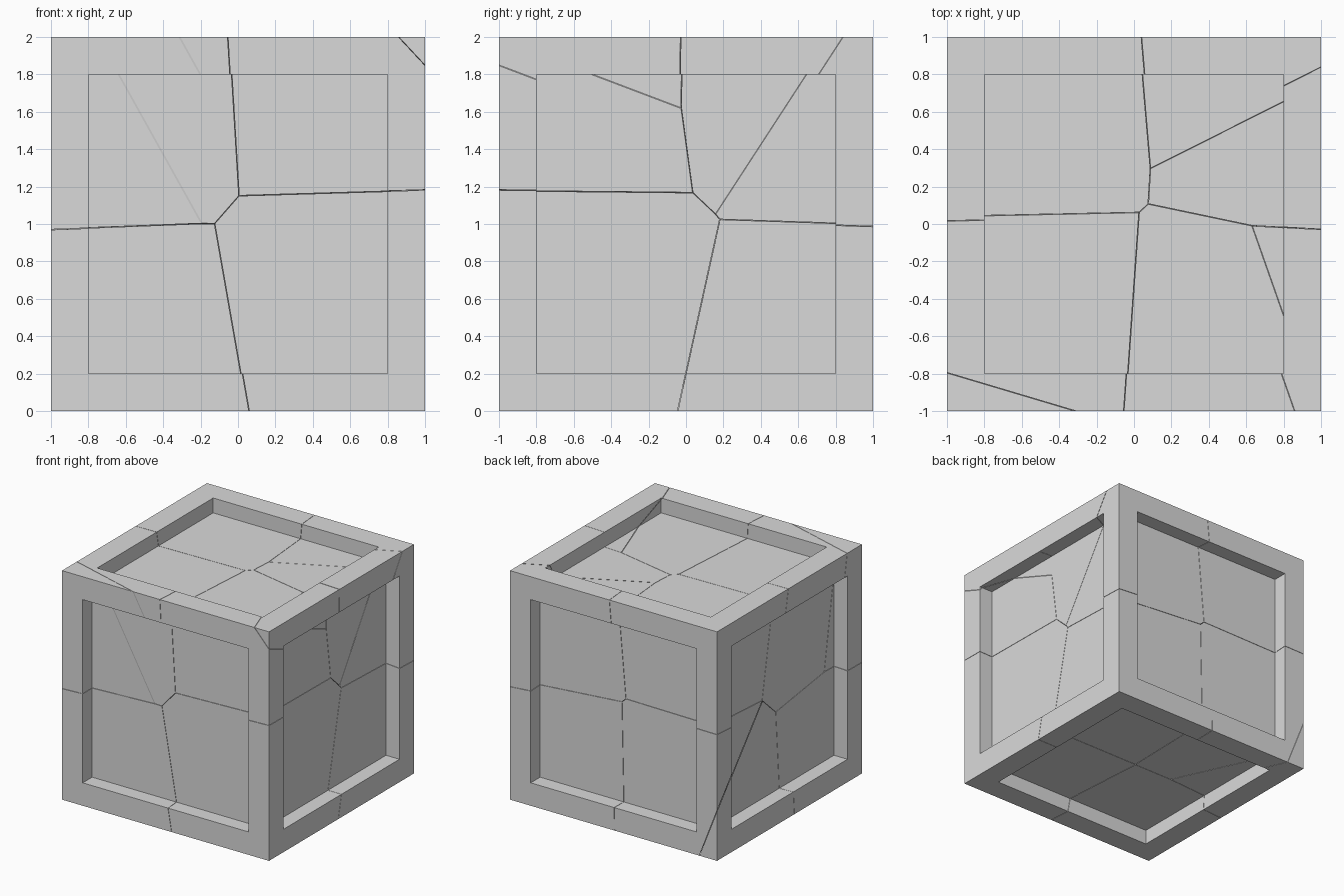
import bpy
import bmesh
from mathutils import Vector

cube = bpy.data.objects.get("Cube")
if cube:
    bpy.data.objects.remove(cube, do_unlink=True)

RIM, DEPTH = 0.2, 0.13
CRACK = 0.003  # width of the hairline gaps

COLOUR = (0.7, 0.7, 0.7, 1)
grey = bpy.data.materials.new("plain grey")
grey.use_nodes = True
grey.diffuse_color = COLOUR
grey.node_tree.nodes["Principled BSDF"].inputs["Base Color"].default_value = COLOUR

# Centre of each broken chunk: the crate splits halfway between neighbours
CHUNKS = {
    "front_left_bottom": (0.732, -0.817, 0.483),
    "front_right_bottom": (-0.755, -0.921, 0.223),
    "back_left_bottom": (0.732, 0.859, 0.114),
    "back_right_bottom": (-0.753, 0.889, 0.144),
    "right_side_bottom": (-0.873, 0.834, 0.097),
    "front_left_top": (0.691, -0.803, 1.86),
    "left_corner_top": (0.921, -0.722, 2.074),
    "left_wedge_top": (1.0, 0.67, 2.06),
    "back_left_top": (0.875, 0.919, 1.898),
    "back_right_top": (-0.775, 0.779, 2.046),
    "front_right_top": (-0.744, -0.703, 1.774),
    "front_sliver_top": (-0.814, -0.938, 1.735),
}


def crate():
    """Solid cube with a recessed square panel on all six sides."""
    bm = bmesh.new()
    bmesh.ops.create_cube(bm, size=2)
    bmesh.ops.translate(bm, verts=bm.verts, vec=(0, 0, 1))
    for panel in list(bm.faces):
        inward = -panel.normal * DEPTH
        bmesh.ops.inset_region(bm, faces=[panel], thickness=RIM, use_even_offset=True)
        # Straight recess walls: a second ring is pushed in with the panel
        ring = bmesh.ops.extrude_discrete_faces(bm, faces=[panel])["faces"][0]
        bmesh.ops.translate(bm, verts=ring.verts, vec=inward)
    bmesh.ops.remove_doubles(bm, verts=bm.verts, dist=1e-5)
    bmesh.ops.recalc_face_normals(bm, faces=bm.faces)
    return bm


def cut(bm, point, normal):
    """Remove everything beyond a plane and cap the break."""
    geom = bm.verts[:] + bm.edges[:] + bm.faces[:]
    bmesh.ops.bisect_plane(bm, geom=geom, dist=1e-5, plane_co=point,
                           plane_no=normal, clear_outer=True)
    rim = [e for e in bm.edges if e.is_boundary]
    if rim:
        bmesh.ops.holes_fill(bm, edges=rim, sides=0)


# Break the crate into closely fitting chunks
for name, centre in CHUNKS.items():
    here = Vector(centre)
    bm = crate()
    for other in CHUNKS.values():
        there = Vector(other)
        if there != here:
            normal = (there - here).normalized()
            cut(bm, (here + there) / 2 - normal * CRACK / 2, normal)
    bmesh.ops.recalc_face_normals(bm, faces=bm.faces)
    mesh = bpy.data.meshes.new(name + "_chunk")
    bm.to_mesh(mesh)
    bm.free()
    mesh.materials.append(grey)
    chunk = bpy.data.objects.new(name + "_chunk", mesh)
    bpy.context.collection.objects.link(chunk)
